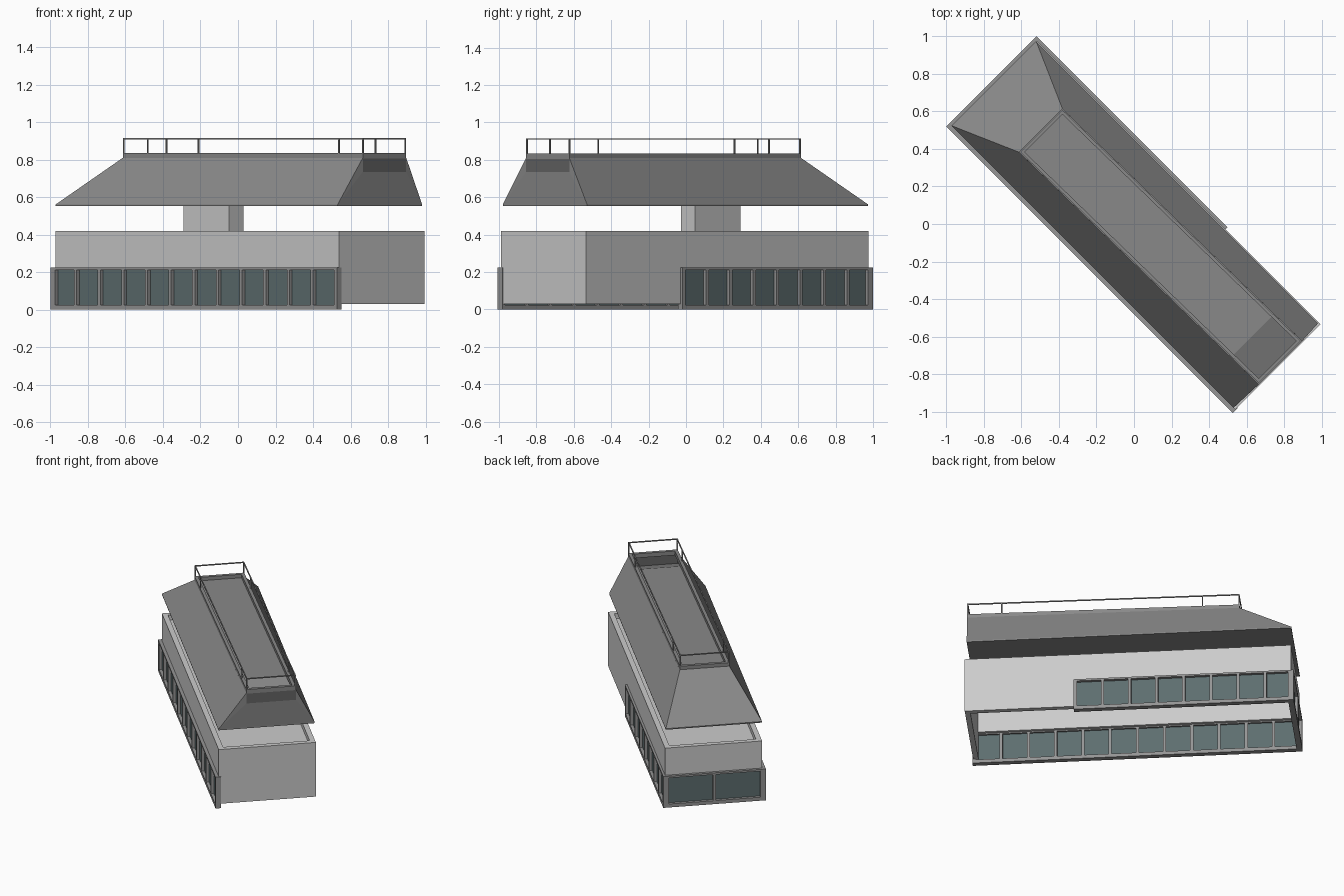
import bpy, bmesh, math
from mathutils import Vector, Matrix

if "Cube" in bpy.data.objects:
    bpy.data.objects.remove(bpy.data.objects["Cube"])

# The building lies diagonally: local x = long axis, local y = short axis
TURN = Matrix.Rotation(math.radians(-45), 4, 'Z')


def material(name, r, g, b):
    mat = bpy.data.materials.new(name)
    mat.diffuse_color = (r, g, b, 1)
    mat.use_nodes = True
    mat.node_tree.nodes["Principled BSDF"].inputs["Base Color"].default_value = mat.diffuse_color
    return mat


glass_mat = material("window_glass", 0.11, 0.155, 0.16)
wall_mat = material("wall_grey", 0.54, 0.54, 0.54)
roof_mat = material("roof_grey", 0.25, 0.25, 0.25)
frame_mat = material("frame_grey", 0.3, 0.3, 0.3)
dark_mat = material("dark_grey", 0.13, 0.13, 0.13)


def finish(name, bm, mat):
    bmesh.ops.recalc_face_normals(bm, faces=bm.faces)
    mesh = bpy.data.meshes.new(name)
    bm.to_mesh(mesh)
    bm.free()
    obj = bpy.data.objects.new(name, mesh)
    obj.matrix_world = TURN
    bpy.context.collection.objects.link(obj)
    mesh.materials.append(mat)
    return obj


def add_box(bm, x0, x1, y0, y1, z0, z1):
    m = Matrix.Translation(((x0 + x1) / 2, (y0 + y1) / 2, (z0 + z1) / 2))
    bmesh.ops.create_cube(bm, size=1, matrix=m @ Matrix.Diagonal((x1 - x0, y1 - y0, z1 - z0, 1)))


def add_beam(bm, a, b, w, h):
    d = b - a
    rot = Matrix.Rotation(math.atan2(d.y, d.x), 4, 'Z')
    m = Matrix.Translation((a + b) / 2) @ rot
    bmesh.ops.create_cube(bm, size=1, matrix=m @ Matrix.Diagonal((d.length + w, w, h, 1)))


# Upper walls with open parapet, full height where there is no glazing
X0, X1, Y0, Y1, T = -1.056, 1.08, -0.318, 0.325, 0.035
GLAZED_END = 0.365
bm = bmesh.new()
add_box(bm, X0, X1 - T, Y0, Y0 + T, 0.22, 0.42)
add_box(bm, X0, GLAZED_END, Y1 - T, Y1, 0.22, 0.42)
add_box(bm, GLAZED_END, X1 - T, Y1 - T, Y1, 0.03, 0.42)
add_box(bm, X0, X0 + T, Y0 + T, Y1 - T, 0.22, 0.42)
add_box(bm, X1 - T, X1, Y0, Y1, 0.03, 0.42)
finish("walls", bm, wall_mat)

# Flat slab inside the parapet and the core carrying the upper roof
bm = bmesh.new()
add_box(bm, X0 + T, X1 - T, Y0 + T, Y1 - T, 0.37, 0.385)
finish("terrace_slab", bm, wall_mat)
bm = bmesh.new()
add_box(bm, -0.358, -0.014, -0.052, 0.054, 0.385, 0.56)
finish("roof_core", bm, wall_mat)


# Window bands: a frame with fins on both sides of the glass
def window_band(name, axis, start, end, inner, outer, bays):
    frame, glass = bmesh.new(), bmesh.new()
    d0, d1 = min(inner, outer), max(inner, outer)
    mid = inner + (outer - inner) * 0.4

    def put(bm, s0, s1, a, b, z0, z1):
        if axis == 'x':
            add_box(bm, s0, s1, a, b, z0, z1)
        else:
            add_box(bm, a, b, s0, s1, z0, z1)

    put(frame, start, end, d0, d1, 0.0, 0.025)
    put(frame, start, end, d0, d1, 0.212, 0.225)
    w = 0.02
    for i in range(bays + 1):
        s = start + (end - start - w) * i / bays
        put(frame, s, s + w, d0, d1, 0.025, 0.212)
    put(glass, start + w, end - w, mid - 0.002, mid + 0.002, 0.025, 0.212)
    finish(name + "_frame", frame, frame_mat)
    finish(name + "_glass", glass, glass_mat)


window_band("front_windows", 'x', -1.075, 1.085, -0.303, -0.34, 12)
window_band("back_windows", 'x', -1.075, GLAZED_END, 0.303, 0.34, 8)
window_band("end_windows", 'y', -0.34, 0.34, -1.038, -1.075, 2)

# Upper roof: hipped at one end, upright with a recess behind the rim at the other
eave = [(-1.058, -0.317), (1.068, -0.317), (1.068, 0.32), (-1.058, 0.32)]
top = [(-0.705, -0.163), (1.075, -0.134), (1.075, 0.193), (-0.705, 0.165)]
bm = bmesh.new()
lo = [bm.verts.new((x, y, 0.553)) for x, y in eave]
e = [bm.verts.new((x, y, 0.561)) for x, y in eave]
t = [bm.verts.new((x, y, 0.81)) for x, y in top]
n1, n2 = [bm.verts.new((*top[i], 0.735)) for i in (1, 2)]
f = 0.884
d1 = bm.verts.new(t[0].co.lerp(t[1].co, f))
d2 = bm.verts.new(t[3].co.lerp(t[2].co, f))
for i in range(4):
    bm.faces.new((lo[i], lo[(i + 1) % 4], e[(i + 1) % 4], e[i]))
for face in (lo[::-1], (e[0], e[1], t[1], d1, t[0]), (e[3], e[0], t[0], t[3]),
             (e[2], e[3], t[3], d2, t[2]), (e[1], e[2], n2, n1),
             (e[1], n1, t[1]), (e[2], t[2], n2), (t[0], d1, d2, t[3]),
             (d1, n1, n2, d2), (n1, t[1], d1), (n2, t[2], d2)):
    bm.faces.new(face)
finish("upper_roof", bm, roof_mat)

# Dark panel closing the recess at the upright end
bm = bmesh.new()
add_box(bm, 1.071, 1.075, -0.134, 0.193, 0.735, 0.81)
finish("end_panel", bm, dark_mat)

# Rim around the roof deck
INSET = 0.011
sx, sy = (1, -1, -1, 1), (1, 1, -1, -1)
ring = [Vector((x + INSET * a, y + INSET * b, 0.82)) for (x, y), a, b in zip(top, sx, sy)]
bm = bmesh.new()
for i in range(4):
    add_beam(bm, ring[i], ring[(i + 1) % 4], 2 * INSET, 0.03)
finish("deck_rim", bm, roof_mat)

# Thin guard rail with posts
R = 0.007
rail = [Vector((x + R / 2 * a, y + R / 2 * b, 0.911)) for (x, y), a, b in zip(top, sx, sy)]
posts = rail + [rail[0].lerp(rail[1], k) for k in (0.1, 0.9)]
posts += [rail[3].lerp(rail[2], k) for k in (0.135, 0.875)]
bm = bmesh.new()
for i in range(4):
    add_beam(bm, rail[i], rail[(i + 1) % 4], R, R)
for p in posts:
    add_box(bm, p.x - R / 2, p.x + R / 2, p.y - R / 2, p.y + R / 2, 0.83, 0.911)
finish("guard_rail", bm, frame_mat)
